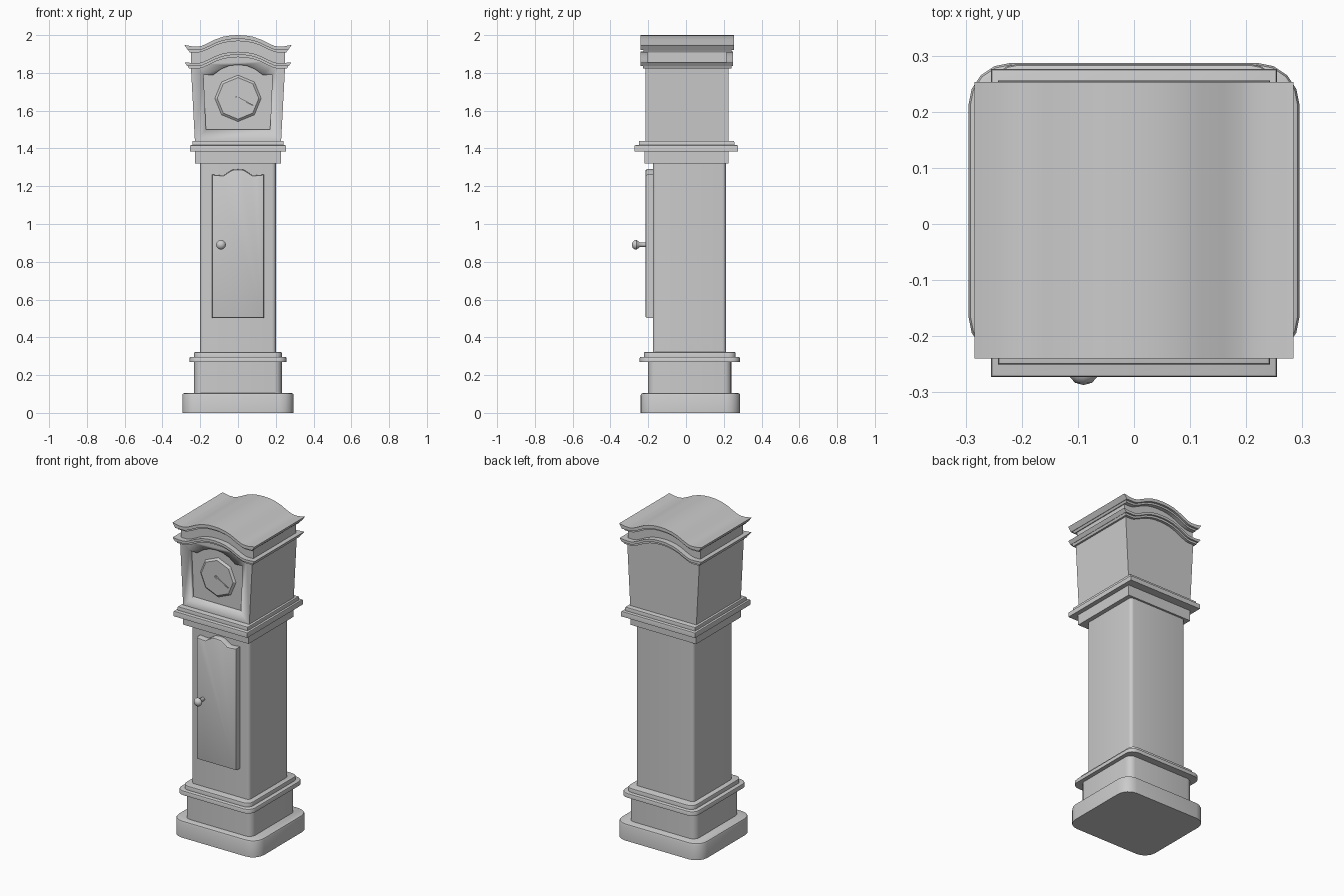
import bpy, bmesh, math
from mathutils import Matrix, Vector

if "Cube" in bpy.data.objects:
    bpy.data.objects.remove(bpy.data.objects["Cube"])


def finish(name, bm, smooth=True):
    bmesh.ops.recalc_face_normals(bm, faces=bm.faces)
    me = bpy.data.meshes.new(name)
    bm.to_mesh(me)
    bm.free()
    ob = bpy.data.objects.new(name, me)
    bpy.context.collection.objects.link(ob)
    bpy.context.view_layer.objects.active = ob
    for o in bpy.context.selected_objects:
        o.select_set(False)
    ob.select_set(True)
    if smooth:
        bpy.ops.object.shade_smooth_by_angle(angle=math.radians(40))
    return ob


def block(name, hx, y0, y1, z0, z1, r=0.0, edge=0.0):
    """Box with rounded vertical corners (r) and softened top edge (edge)."""
    bm = bmesh.new()
    bmesh.ops.create_cube(bm, size=1)
    for v in bm.verts:
        v.co = ((v.co.x * 2 * hx), (y0 + y1) / 2 + v.co.y * (y1 - y0), (z0 + z1) / 2 + v.co.z * (z1 - z0))
    if r:
        up = [e for e in bm.edges if abs(e.verts[0].co.z - e.verts[1].co.z) > 1e-4]
        bmesh.ops.bevel(bm, geom=up, offset=r, segments=4, profile=0.5, affect='EDGES')
    if edge:
        top = [e for e in bm.edges if all(v.co.z > z1 - 1e-4 for v in e.verts)]
        bmesh.ops.bevel(bm, geom=top, offset=edge, segments=2, profile=0.5, affect='EDGES')
    return finish(name, bm)


def extrude_profile(name, pts, y0, y1, edge=0.0):
    """Extrude an x/z outline along y; edge bevels the front rim."""
    bm = bmesh.new()
    f = bm.faces.new([bm.verts.new((x, y0, z)) for x, z in pts])
    res = bmesh.ops.extrude_face_region(bm, geom=[f])
    for v in res['geom']:
        if isinstance(v, bmesh.types.BMVert):
            v.co.y = y1
    if edge:
        rim = [e for e in bm.edges if all(abs(v.co.y - y0) < 1e-5 for v in e.verts)]
        bmesh.ops.bevel(bm, geom=rim, offset=edge, segments=2, profile=0.5, affect='EDGES')
    return finish(name, bm)


# Shared arch curve: half-width x, height above the eaves
ARCH = [(0, .06), (.04, .058), (.08, .051), (.12, .037), (.16, .017), (.19, .004), (.21, 0), (.24, 0)]


def arch(z, tip, tip_dz=0.0):
    half = [(x, z + h) for x, h in ARCH if x < tip - .01] + [(tip, z + tip_dz)]
    return [(-x, h) for x, h in reversed(half[1:])] + half


def band(name, z0, z1, tip0, tip1, y0, y1, lift=0.0):
    return extrude_profile(name, arch(z1, tip1, lift) + arch(z0, tip0)[::-1], y0, y1)


# Base and plinth
block("base", .295, -.24, .287, 0, .105, .075, .012)
block("plinth", .232, -.2, .24, .10, .275, .04)
block("plinth_moulding_lower", .257, -.245, .285, .27, .297, .05, .008)
block("plinth_moulding_upper", .232, -.222, .263, .295, .322, .04, .005)

# Trunk and collar
block("trunk", .2, -.175, .212, .32, 1.33, .02)
block("trunk_collar", .227, -.22, .224, 1.32, 1.39)
block("hood_moulding_lower", .255, -.273, .276, 1.385, 1.417, 0, .006)
block("hood_moulding_upper", .242, -.25, .256, 1.415, 1.44, 0, .006)

# Trunk door with stepped arched top
door_half = [(0, 1.29), (.03, 1.287), (.055, 1.272), (.075, 1.258), (.095, 1.258), (.137, 1.262), (.137, .502)]
door = [(-x, z) for x, z in reversed(door_half[1:])] + door_half
extrude_profile("door", door, -.215, -.17, .01)

# Door knob turned around the y axis
bm = bmesh.new()
knob = [(0, -.287), (.015, -.283), (.025, -.272), (.026, -.263), (.018, -.252), (.012, -.245), (.012, -.21)]
vs = [bm.verts.new((r, y, 0)) for r, y in knob]
es = [bm.edges.new(p) for p in zip(vs, vs[1:])]
bmesh.ops.spin(bm, geom=vs + es, cent=(0, 0, 0), axis=(0, 1, 0), angle=2 * math.pi, steps=12)
bmesh.ops.remove_doubles(bm, verts=bm.verts, dist=1e-4)
bmesh.ops.translate(bm, verts=bm.verts, vec=(-.09, 0, .89))
finish("door_knob", bm)

# Hood widening upwards, with the dial window cut into the front
hood = extrude_profile("hood", [(-.228, 1.435), *arch(1.845, .25), (.228, 1.435)], -.215, .224)
window = [(-.17, 1.5), (-.182, 1.79), (-.13, 1.79), (-.09, 1.82), (-.045, 1.838), (0, 1.843),
          (.045, 1.838), (.09, 1.82), (.13, 1.79), (.182, 1.79), (.17, 1.5)]
cutter = extrude_profile("window_cutter", window, -.3, -.195)
cutter.hide_render = True
cutter.hide_set(True)
mod = hood.modifiers.new("window", 'BOOLEAN')
mod.object = cutter
mod.operation = 'DIFFERENCE'
mod.solver = 'EXACT'

# Octagonal dial
bm = bmesh.new()
bmesh.ops.create_cone(bm, cap_ends=True, segments=8, radius1=.124, radius2=.11, depth=.012,
                      matrix=Matrix.Translation((0, -.2, 1.665)) @ Matrix.Rotation(math.pi / 2, 4, 'X'))
finish("dial", bm, False)

# Clock hands
for name, length, width, deg, y in (("minute_hand", .105, .01, 27, -.213), ("hour_hand", .075, .014, 36, -.209)):
    bm = bmesh.new()
    bmesh.ops.create_cube(bm, size=1)
    for v in bm.verts:
        taper = .5 if v.co.x > 0 else 1
        v.co = Vector(((v.co.x + .4) * length, v.co.y * .004, v.co.z * width * taper))
    bmesh.ops.transform(bm, verts=bm.verts, matrix=Matrix.Translation((-.003, y, 1.67))
                        @ Matrix.Rotation(math.radians(deg), 4, 'Y'))
    finish(name, bm, False)

# Arched cornice: two mouldings with a recessed neck between them
band("cornice_lower_bed", 1.823, 1.84, .26, .268, -.228, .24)
band("cornice_lower_cap", 1.836, 1.852, .268, .283, -.24, .25, .004)
band("cornice_neck", 1.845, 1.925, .25, .25, -.205, .215)
band("roof_bed", 1.908, 1.924, .255, .265, -.225, .24)
band("roof", 1.92, 1.94, .265, .284, -.24, .253, .008)
